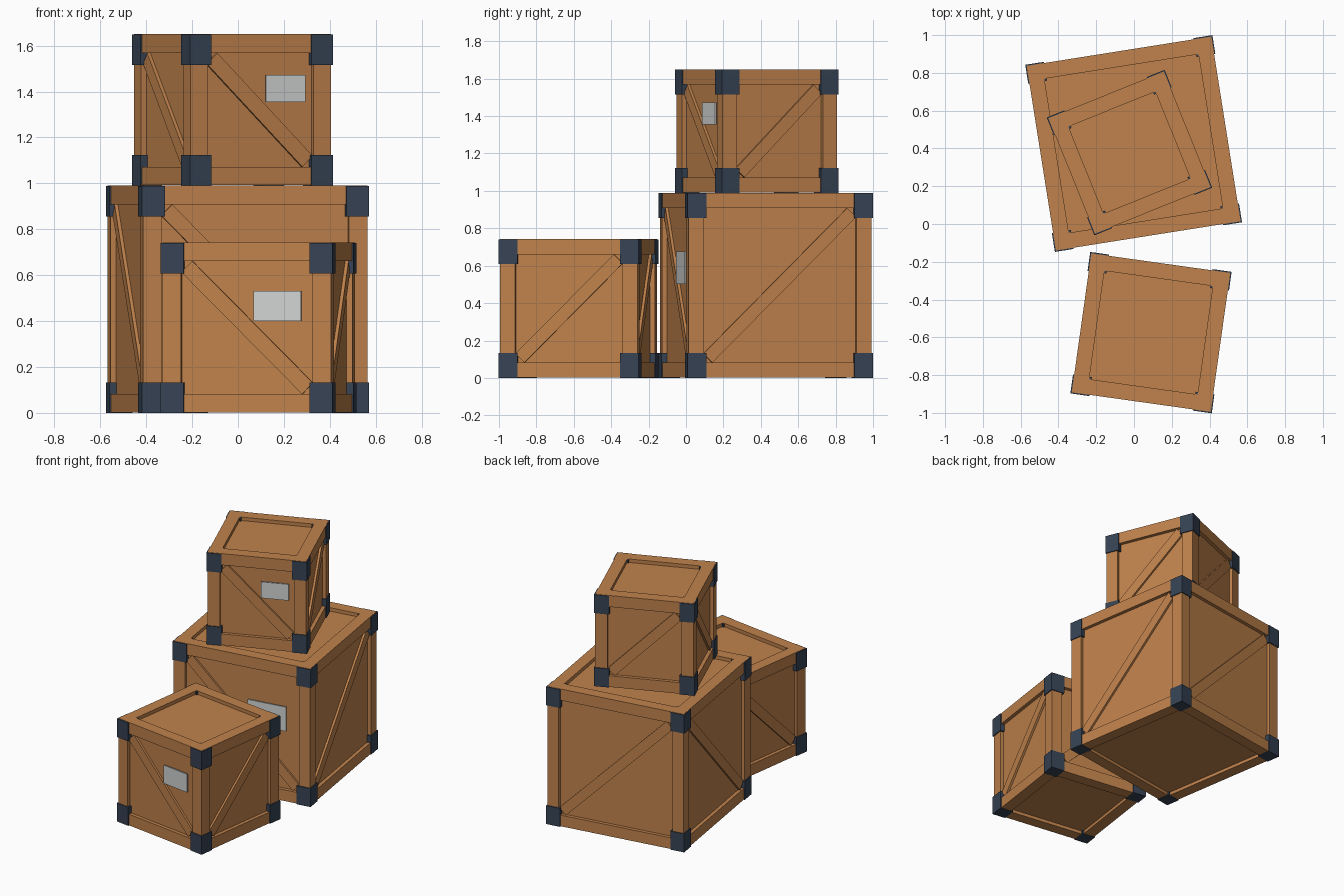
import bpy, bmesh
from math import radians, sqrt, pi
from mathutils import Matrix, Vector

cube = bpy.data.objects.get("Cube")
if cube:
    bpy.data.objects.remove(cube, do_unlink=True)

BEAM = 0.082      # width of rails and posts
RECESS = 0.025    # how far the panels sit behind the frame
PROUD = 0.0065    # how far the corner caps stand out sideways
CAP = 0.101       # cap width
CAP_H = 0.133     # cap height
BRACE = 0.068     # diagonal board width
SKIN = 0.002      # keeps caps and rails from sharing a plane


def material(name, rgb):
    mat = bpy.data.materials.new(name)
    mat.use_nodes = True
    mat.diffuse_color = (*rgb, 1)
    mat.node_tree.nodes["Principled BSDF"].inputs["Base Color"].default_value = (*rgb, 1)
    return mat


WOOD = material("warm_wood", (0.527, 0.223, 0.072))
STEEL = material("dark_blue_steel", (0.037, 0.056, 0.09))
PAPER = material("pale_grey_label", (0.64, 0.65, 0.65))


def add_box(bm, centre, size, turn=Matrix()):
    mat = Matrix.Translation(centre) @ turn @ Matrix.Diagonal((*size, 1))
    bmesh.ops.create_cube(bm, size=1, matrix=mat)


def finish(bm, name, mat, place):
    mesh = bpy.data.meshes.new(name)
    bm.to_mesh(mesh)
    bm.free()
    mesh.materials.append(mat)
    obj = bpy.data.objects.new(name, mesh)
    obj.matrix_world = place
    bpy.context.collection.objects.link(obj)


def crate(name, size, x, y, base, angle):
    h = size / 2
    opening = size - 2 * BEAM
    mid = h - BEAM / 2
    place = Matrix.Translation((x, y, base + h)) @ Matrix.Rotation(radians(angle), 4, 'Z')

    # Recessed panels
    bm = bmesh.new()
    add_box(bm, (0, 0, 0), [size - 2 * RECESS] * 3)
    finish(bm, name + "_panels", WOOD, place)

    # Rails and posts
    bm = bmesh.new()
    for a in (-1, 1):
        for b in (-1, 1):
            lift = SKIN / 2 if b < 0 else 0
            thick = BEAM - 2 * lift
            add_box(bm, (0, a * mid, b * mid + lift), (size, BEAM, thick))
            add_box(bm, (a * mid, 0, b * mid + lift), (BEAM, opening, thick))
            add_box(bm, (a * mid, b * mid, 0), (BEAM, BEAM, opening))
    finish(bm, name + "_frame", WOOD, place)

    # Corner caps
    bm = bmesh.new()
    side = h + PROUD - CAP / 2
    for a in (-1, 1):
        for b in (-1, 1):
            add_box(bm, (a * side, b * side, CAP_H / 2 - h), (CAP, CAP, CAP_H))
            add_box(bm, (a * side, b * side, h - SKIN - CAP_H / 2), (CAP, CAP, CAP_H))
    finish(bm, name + "_corner_caps", STEEL, place)

    # Diagonal braces on the four sides
    bm = bmesh.new()
    length = sqrt(2) * opening - BRACE
    depth = h - RECESS + 0.005
    for s in (-1, 1):
        add_box(bm, (0, s * depth, 0), (length, 0.02, BRACE), Matrix.Rotation(pi / 4, 4, 'Y'))
        add_box(bm, (s * depth, 0, 0), (0.02, length, BRACE), Matrix.Rotation(pi / 4, 4, 'X'))
    finish(bm, name + "_braces", WOOD, place)

    # Front label
    bm = bmesh.new()
    add_box(bm, (0.18 * size, 0.009 - h, 0.094), (0.28 * size, 0.009, 0.177 * size))
    finish(bm, name + "_label", PAPER, place)


crate("large_crate", 0.99, -0.002, 0.426, 0, 9)
crate("front_crate", 0.743, 0.09, -0.575, 0, -8)
crate("top_crate", 0.66, -0.024, 0.378, 0.99, 22)
